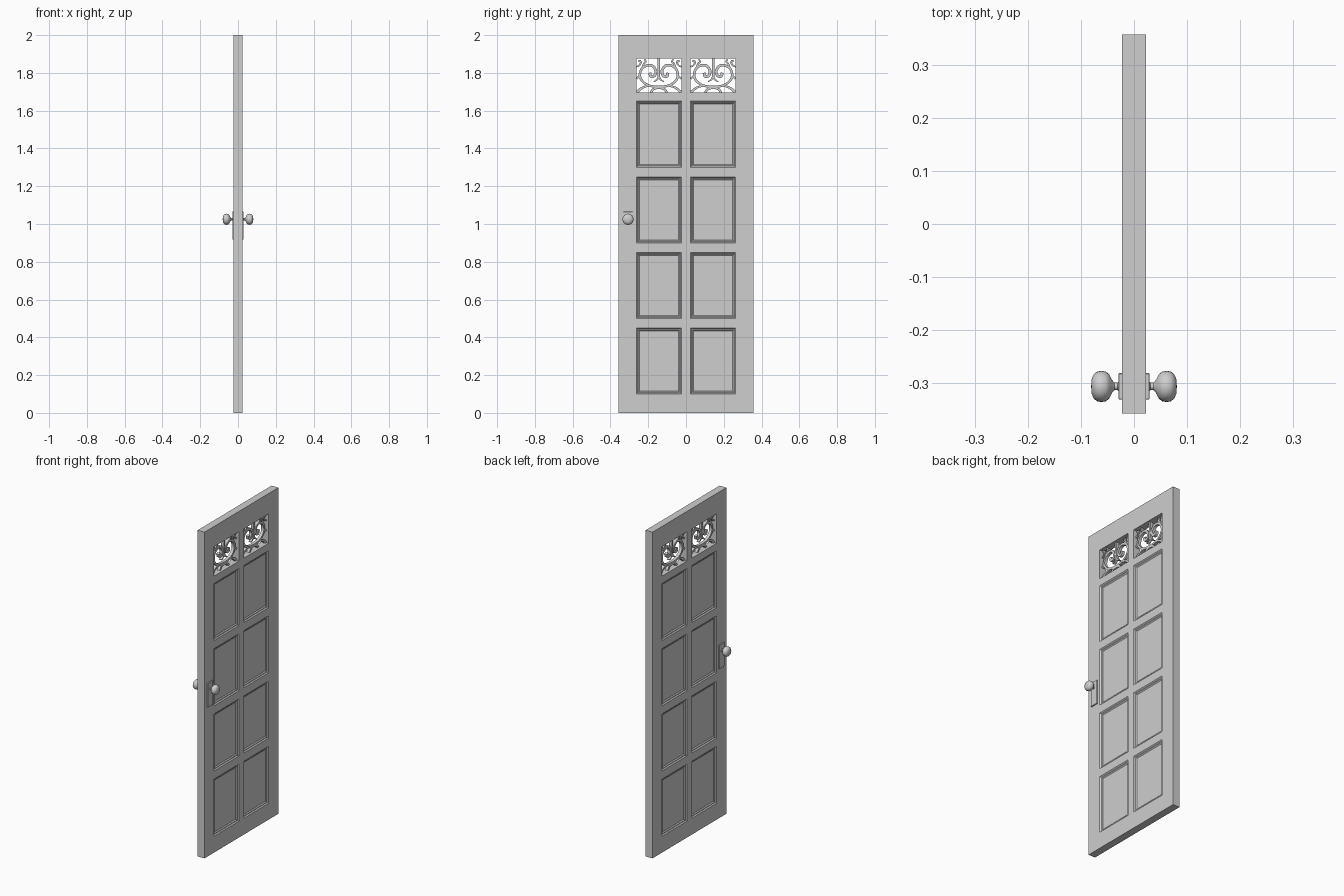
import bpy, bmesh, math
from mathutils import Vector, Matrix

if "Cube" in bpy.data.objects:
    bpy.data.objects.remove(bpy.data.objects["Cube"])

grey = bpy.data.materials.new("light grey")
grey.use_nodes = True
grey.diffuse_color = (0.62, 0.62, 0.62, 1)
grey.node_tree.nodes["Principled BSDF"].inputs["Base Color"].default_value = (0.62, 0.62, 0.62, 1)

THICK = 0.023
WIN_Z = 1.785
WIN_Y = 0.1435


def finish(bm, name, smooth=False):
    bmesh.ops.recalc_face_normals(bm, faces=bm.faces)
    mesh = bpy.data.meshes.new(name)
    bm.to_mesh(mesh)
    bm.free()
    obj = bpy.data.objects.new(name, mesh)
    bpy.context.collection.objects.link(obj)
    mesh.materials.append(grey)
    if smooth:
        bpy.ops.object.select_all(action="DESELECT")
        obj.select_set(True)
        bpy.context.view_layer.objects.active = obj
        bpy.ops.object.shade_smooth_by_angle(angle=math.radians(40))
    return obj


# Door leaf: a grid of cells with two window gaps, thickened, then moulded panels
ys = [-0.358, -0.263, -0.024, 0.024, 0.263, 0.358]
zs = [0]
for i in range(4):
    zs += [0.1 + 0.4 * i, 0.45 + 0.4 * i]
zs += [1.695, 1.875, 2]
bm = bmesh.new()
grid = [[bm.verts.new((-THICK, y, z)) for z in zs] for y in ys]
for i in range(len(ys) - 1):
    for j in range(len(zs) - 1):
        if i in (1, 3) and j == 9:
            continue
        bm.faces.new((grid[i][j], grid[i + 1][j], grid[i + 1][j + 1], grid[i][j + 1]))
ext = bmesh.ops.extrude_face_region(bm, geom=bm.faces[:], use_keep_orig=True)
moved = [g for g in ext["geom"] if isinstance(g, bmesh.types.BMVert)]
bmesh.ops.translate(bm, verts=moved, vec=(2 * THICK, 0, 0))
bmesh.ops.recalc_face_normals(bm, faces=bm.faces)


def is_panel(face):
    c = face.calc_center_median()
    return (abs(face.normal.x) > 0.9 and 0.03 < abs(c.y) < 0.25
            and any(abs(c.z - (0.275 + 0.4 * k)) < 0.02 for k in range(4)))


panels = [f for f in bm.faces if is_panel(f)]
for width, depth in ((0.006, -0.006), (0.004, 0), (0.006, -0.005)):
    bmesh.ops.inset_individual(bm, faces=panels, thickness=width, depth=depth, use_even_offset=True)
finish(bm, "door_leaf")


# Window scrollwork: flat ribbons swept along smooth paths
def smooth_path(points, steps=6):
    p = [Vector(q) for q in points]
    if len(p) < 3:
        return p
    p = [p[0] * 2 - p[1]] + p + [p[-1] * 2 - p[-2]]
    out = []
    for a, b, c, d in zip(p, p[1:], p[2:], p[3:]):
        for k in range(steps):
            t = k / steps
            out.append(0.5 * (2 * b + (c - a) * t + (2 * a - 5 * b + 4 * c - d) * t * t
                              + (3 * b - a - 3 * c + d) * t ** 3))
    return out + [p[-2]]


def ribbon(bm, points, start, end, cy, side):
    path = smooth_path(points)
    rings = []
    for k, pt in enumerate(path):
        tan = path[min(k + 1, len(path) - 1)] - path[max(k - 1, 0)]
        nor = Vector((-tan.y, tan.x)).normalized()
        half = (start + (end - start) * k / (len(path) - 1)) / 2
        ring = []
        for x, s in ((-0.009, -1), (0.009, -1), (0.009, 1), (-0.009, 1)):
            q = (pt + nor * half * s) * 0.0053
            ring.append(bm.verts.new((x, cy + side * q.x, WIN_Z + q.y)))
        rings.append(ring)
    for a, b in zip(rings, rings[1:]):
        for k in range(4):
            bm.faces.new((a[k], a[(k + 1) % 4], b[(k + 1) % 4], b[k]))
    bm.faces.new(rings[0])
    bm.faces.new(rings[-1])


# Each path: points on one half, start width, end width
scroll = [(-9, 3), (-8, -.5), (-4.5, 0), (-3, 4.5), (-6, 9.5), (-11, 10.5),
          (-17, 7), (-19, 0), (-16, -6), (-9, -10), (0, -11)]
paths = [
    (scroll, 3, 2.2),
    ([(0, 17), (0, -2)], 2.4, 2.4),
    ([(0, -1), (-2, -4), (-5, -6)], 2.4, 1),
    ([(-22.5, 9), (-20, 10), (-18, 13), (-19, 15), (-20.5, 14)], 1.5, 2),
    ([(-17, 7), (-15, 12), (-13, 14), (-14.5, 16.5)], 2, 1.5),
    ([(-22.5, -17), (-18, -13), (-14, -11), (-9, -10)], 3, 1.5),
    ([(-8, -17), (-6, -14), (-3, -12.5), (0, -12)], 2.4, 2.4),
    ([(-22.5, -3), (-19, 0)], 2, 2),
]
for label, cy in (("right", -WIN_Y), ("left", WIN_Y)):
    bm = bmesh.new()
    for side in (1, -1):
        for points, start, end in paths:
            ribbon(bm, points, start, end, cy, side)
    finish(bm, label + "_window_scrollwork", True)

# Handles on both faces: backplate and turned knob
profile = [(.028, .011), (.031, .007), (.037, .007), (.042, .013), (.047, .023), (.053, .028),
           (.062, .0295), (.07, .028), (.076, .023), (.08, .014), (.081, 0)]
for label, side in (("left", 1), ("right", -1)):
    bm = bmesh.new()
    bmesh.ops.create_cube(bm, size=1, matrix=Matrix.Translation((side * 0.0255, -0.307, 0.991))
                          @ Matrix.Diagonal((0.008, 0.05, 0.148, 1)))
    bmesh.ops.bevel(bm, geom=bm.edges[:], offset=0.0015, segments=1, affect="EDGES")
    finish(bm, label + "_backplate")

    bm = bmesh.new()
    verts = [bm.verts.new((side * x, -0.307 + r, 1.025)) for x, r in profile]
    edges = [bm.edges.new(e) for e in zip(verts, verts[1:])]
    bmesh.ops.spin(bm, geom=verts + edges, cent=(0, -0.307, 1.025), axis=(1, 0, 0),
                   angle=math.tau, steps=24)
    bmesh.ops.remove_doubles(bm, verts=bm.verts, dist=0.0001)
    finish(bm, label + "_knob", True)
